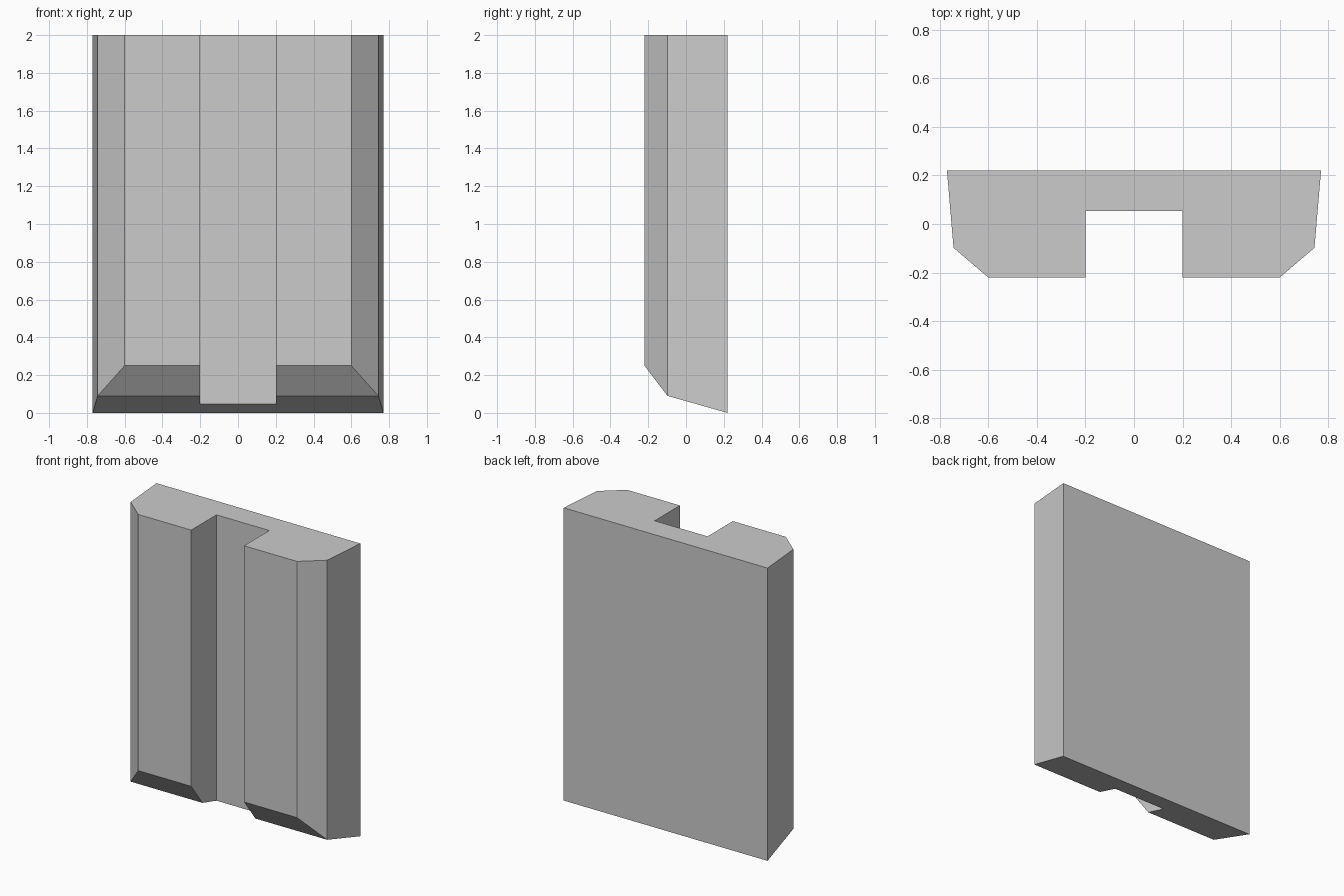
import bpy, bmesh

if "Cube" in bpy.data.objects:
    bpy.data.objects.remove(bpy.data.objects["Cube"])

TOP = 2.0
MID_Y, MID_Z = -0.098, 0.09
FRONT_Y, FRONT_Z = -0.22, 0.25
BACK_Y = 0.22


def underside(y):
    """Height of the two-step sloped underside at depth y."""
    if y >= MID_Y:
        return MID_Z * (BACK_Y - y) / (BACK_Y - MID_Y)
    return MID_Z + (FRONT_Z - MID_Z) * (MID_Y - y) / (MID_Y - FRONT_Y)


# Right half of the plan outline: back corner, side, front, then into the groove
half = [(0.77, BACK_Y), (0.743, MID_Y), (0.6, FRONT_Y),
        (0.2, FRONT_Y), (0.2, MID_Y), (0.2, 0.053)]
outline = half + [(-x, y) for x, y in reversed(half)]

bm = bmesh.new()
low = [bm.verts.new((x, y, underside(y))) for x, y in outline]
high = [bm.verts.new((x, y, TOP)) for x, y in outline]

# Walls and flat top
n = len(outline)
for i in range(n):
    j = (i + 1) % n
    bm.faces.new((low[i], low[j], high[j], high[i]))
bm.faces.new(high)

# Shallow rear slope around the groove, and a steep bevel under each front rib
for ids in ((0, 1, 4, 5, 6, 7, 10, 11), (1, 2, 3, 4), (7, 8, 9, 10)):
    bm.faces.new([low[i] for i in ids])

# Merge the coplanar groove walls
bmesh.ops.dissolve_limit(bm, angle_limit=0.001, verts=bm.verts[:], edges=bm.edges[:])
bmesh.ops.recalc_face_normals(bm, faces=bm.faces[:])

mesh = bpy.data.meshes.new("grooved_panel")
bm.to_mesh(mesh)
bm.free()
panel = bpy.data.objects.new("grooved_panel", mesh)
bpy.context.collection.objects.link(panel)
